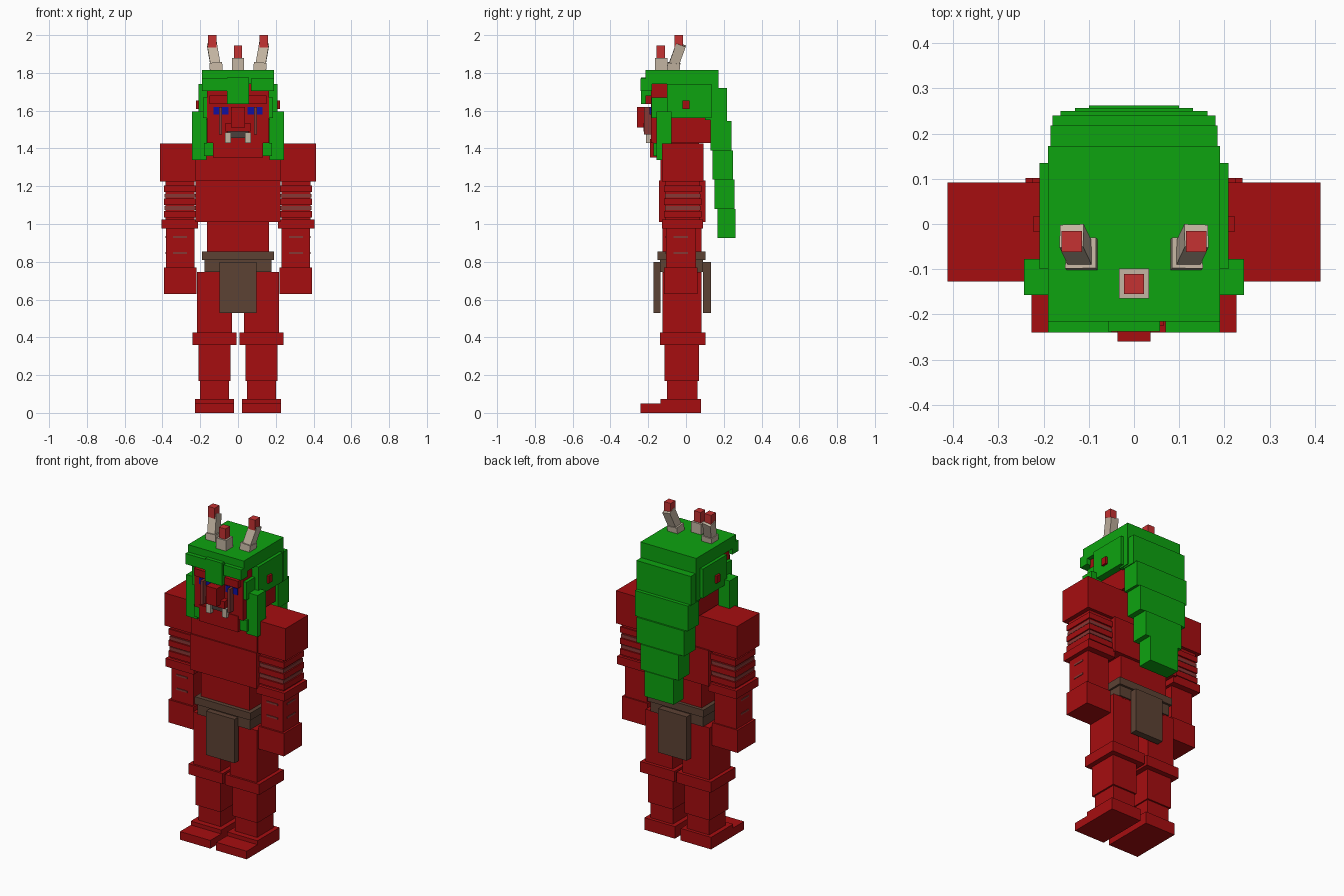
import bpy
from mathutils import Vector


def mat(name, r, g, b):
    m = bpy.data.materials.new(name)
    m.diffuse_color = (r, g, b, 1)
    return m


RED = mat("red skin", 0.38, 0.004, 0.005)
GREEN = mat("green hair", 0.004, 0.37, 0.005)
BROWN = mat("brown cloth", 0.107, 0.054, 0.034)
BONE = mat("bone", 0.55, 0.46, 0.36)
TIP = mat("horn tip red", 0.56, 0.032, 0.032)
BLUE = mat("eye blue", 0.005, 0.005, 0.36)
SCAR = mat("scar red", 0.24, 0.04, 0.035)
DARK = mat("mouth dark", 0.07, 0.05, 0.045)


def box(name, m, x, y, z):
    """Axis-aligned box from (min, max) ranges."""
    bpy.ops.mesh.primitive_cube_add(size=1)
    o = bpy.context.object
    o.name = name
    o.location = [(a + b) / 2 for a, b in (x, y, z)]
    o.scale = [b - a for a, b in (x, y, z)]
    o.data.materials.append(m)
    return o


def pair(name, m, x, y, z):
    """The same box on the left and right."""
    box(name + "_right", m, x, y, z)
    box(name + "_left", m, (-x[1], -x[0]), y, z)


def beam(name, m, p, q, w):
    """Square bar between two points."""
    p, q = Vector(p), Vector(q)
    h = w / 2
    o = box(name, m, (-h, h), (-h, h), (-(q - p).length / 2, (q - p).length / 2))
    o.location = (p + q) / 2
    d = q - p
    o.rotation_euler = Vector((0, 0, 1)).rotation_difference(d).to_euler()
    return o


# Legs
pair("toes", RED, (0.02, 0.227), (-0.24, -0.13), (0, 0.05))
pair("heel", RED, (0.02, 0.227), (-0.135, 0.08), (0, 0.074))
pair("ankle", RED, (0.048, 0.20), (-0.10, 0.06), (0.07, 0.17))
pair("shin", RED, (0.04, 0.21), (-0.113, 0.07), (0.17, 0.36))
pair("knee", RED, (0.008, 0.24), (-0.137, 0.102), (0.36, 0.425))
pair("thigh", RED, (0.033, 0.217), (-0.125, 0.082), (0.42, 0.745))

# Torso
box("waist", RED, (-0.165, 0.165), (-0.125, 0.083), (0.74, 1.02))
box("chest", RED, (-0.225, 0.225), (-0.143, 0.102), (1.01, 1.23))
box("upper_chest", RED, (-0.225, 0.225), (-0.135, 0.092), (1.22, 1.425))

# Belt and loincloth
box("belt", BROWN, (-0.19, 0.19), (-0.15, 0.103), (0.81, 0.855))
box("lower_belt", BROWN, (-0.178, 0.178), (-0.138, 0.09), (0.745, 0.81))
box("front_cloth", BROWN, (-0.097, 0.097), (-0.172, -0.135), (0.53, 0.80))
box("back_cloth", BROWN, (-0.097, 0.097), (0.09, 0.132), (0.53, 0.80))

# Arms
pair("shoulder", RED, (0.225, 0.412), (-0.127, 0.092), (1.225, 1.425))
pair("upper_arm", RED, (0.23, 0.385), (-0.108, 0.073), (1.02, 1.23))
for i, z in enumerate((1.035, 1.10, 1.17)):
    pair(f"arm_band_{i}", RED, (0.225, 0.393), (-0.116, 0.081), (z, z + 0.035))
for i, z in enumerate((1.075, 1.14)):
    pair(f"arm_stripe_{i}", SCAR, (0.226, 0.389), (-0.112, 0.077), (z, z + 0.02))
pair("elbow", RED, (0.212, 0.405), (-0.127, 0.09), (0.975, 1.025))
pair("forearm", RED, (0.23, 0.38), (-0.105, 0.052), (0.77, 0.98))
for i, z in enumerate((0.84, 0.925)):
    pair(f"forearm_stripe_{i}", SCAR, (0.27, 0.345), (-0.109, -0.104), (z, z + 0.011))
    pair(f"forearm_side_stripe_{i}", SCAR, (0.379, 0.383), (-0.065, 0.01), (z, z + 0.011))
pair("hand", RED, (0.22, 0.393), (-0.116, 0.06), (0.63, 0.77))

# Head and face
box("neck", RED, (-0.11, 0.11), (-0.10, 0.07), (1.40, 1.45))
box("head", RED, (-0.165, 0.165), (-0.186, 0.135), (1.43, 1.77))
box("jaw", RED, (-0.133, 0.133), (-0.19, -0.13), (1.352, 1.45))
box("nose", RED, (-0.037, 0.037), (-0.26, -0.18), (1.51, 1.62))
box("upper_lip", RED, (-0.065, 0.065), (-0.225, -0.18), (1.49, 1.535))
box("mouth", DARK, (-0.055, 0.055), (-0.20, -0.18), (1.455, 1.49))
pair("tusk", BONE, (0.038, 0.07), (-0.212, -0.18), (1.43, 1.485))
pair("eye", BLUE, (0.05, 0.13), (-0.192, -0.185), (1.58, 1.62))
pair("eyebrow", RED, (0.05, 0.15), (-0.215, -0.18), (1.635, 1.68))
pair("face_mark", SCAR, (0.084, 0.101), (-0.222, -0.185), (1.475, 1.62))
pair("ear_stud", RED, (0.20, 0.222), (-0.018, 0.018), (1.61, 1.655))

# Hair cap, fringe and side locks
box("hair_cap", GREEN, (-0.19, 0.19), (-0.215, 0.172), (1.74, 1.815))
box("hair_back", GREEN, (-0.19, 0.19), (0.10, 0.172), (1.55, 1.78))
box("fringe_left", GREEN, (-0.19, -0.05), (-0.24, -0.18), (1.705, 1.77))
box("fringe_right", GREEN, (0.07, 0.19), (-0.24, -0.18), (1.705, 1.77))
box("fringe_middle", GREEN, (-0.058, 0.057), (-0.238, -0.18), (1.635, 1.775))
pair("side_hair", GREEN, (0.16, 0.209), (-0.10, 0.135), (1.56, 1.74))
pair("temple_hair", GREEN, (0.155, 0.185), (-0.182, -0.10), (1.56, 1.67))
pair("side_lock", GREEN, (0.168, 0.243), (-0.157, -0.077), (1.34, 1.595))
pair("lock_tip", GREEN, (0.128, 0.18), (-0.172, -0.12), (1.36, 1.43))

# Stepped mane down the back: half width, front y, back y, bottom z, top z
mane = [(0.185, 0.13, 0.218, 1.54, 1.72), (0.18, 0.13, 0.24, 1.39, 1.545),
        (0.163, 0.14, 0.25, 1.235, 1.39), (0.13, 0.15, 0.257, 1.08, 1.235),
        (0.10, 0.167, 0.262, 0.925, 1.08)]
for i, (w, y0, y1, z0, z1) in enumerate(mane):
    box(f"mane_{i}", GREEN, (-w, w), (y0, y1), (z0, z1))

# Horns
box("middle_horn", BONE, (-0.033, 0.033), (-0.165, -0.098), (1.81, 1.88))
box("middle_horn_tip", TIP, (-0.022, 0.022), (-0.155, -0.11), (1.88, 1.945))
for s, side in ((1, "right"), (-1, "left")):
    beam("horn_base_" + side, BONE, (s * 0.114, -0.069, 1.80), (s * 0.118, -0.064, 1.852), 0.068)
    beam("horn_" + side, BONE, (s * 0.118, -0.068, 1.835), (s * 0.138, -0.026, 1.95), 0.053)
pair("horn_tip", TIP, (0.115, 0.16), (-0.062, -0.015), (1.935, 2.0))
